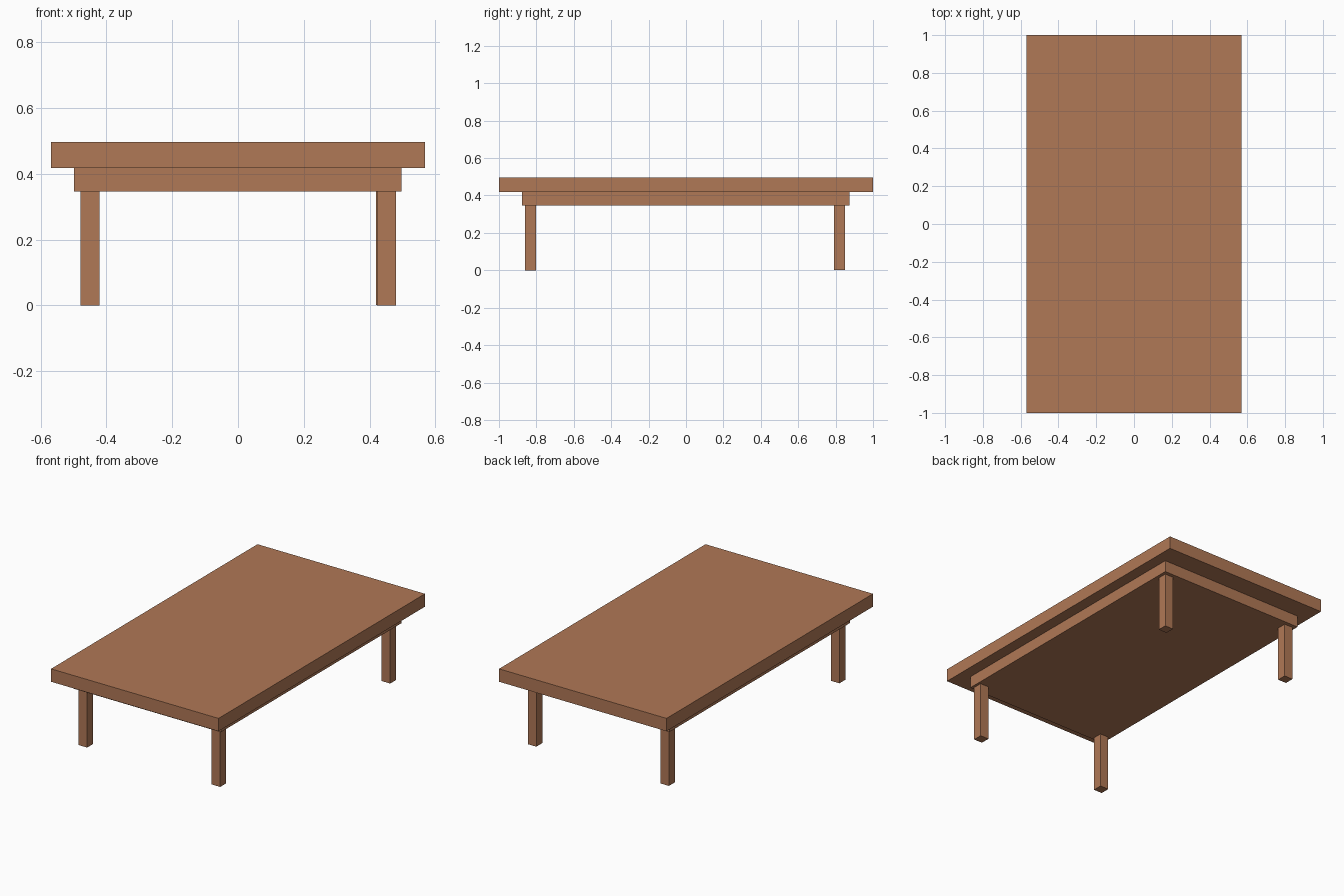
import bpy

if "Cube" in bpy.data.objects:
    bpy.data.objects.remove(bpy.data.objects["Cube"])

wood = bpy.data.materials.new("wood")
wood.diffuse_color = (0.434, 0.188, 0.093, 1)
wood.use_nodes = True
wood.node_tree.nodes["Principled BSDF"].inputs["Base Color"].default_value = wood.diffuse_color


def box(name, x0, x1, y0, y1, z0, z1):
    """Add an axis-aligned wooden box spanning the given limits."""
    bpy.ops.mesh.primitive_cube_add(
        size=1, location=((x0 + x1) / 2, (y0 + y1) / 2, (z0 + z1) / 2))
    ob = bpy.context.object
    ob.name = name
    ob.scale = (x1 - x0, y1 - y0, z1 - z0)
    bpy.ops.object.transform_apply(location=False, rotation=False, scale=True)
    ob.data.materials.append(wood)
    return ob


TOP_Z, APRON_Z = 0.418, 0.346

# Table top and the solid apron block beneath it
box("table_top", -0.568, 0.568, -1, 1, TOP_Z, 0.497)
box("apron", -0.498, 0.497, -0.876, 0.873, APRON_Z, TOP_Z)

# Four square legs: name, centre x, centre y, foot height
LEG = 0.029
for name, x, y, foot in (
        ("front_left_leg", -0.45, -0.831, 0.0),
        ("front_right_leg", 0.452, -0.831, 0.0),
        ("back_left_leg", -0.45, 0.821, 0.002),
        ("back_right_leg", 0.449, 0.821, 0.002)):
    box(name, x - LEG, x + LEG, y - LEG, y + LEG, foot, APRON_Z)
